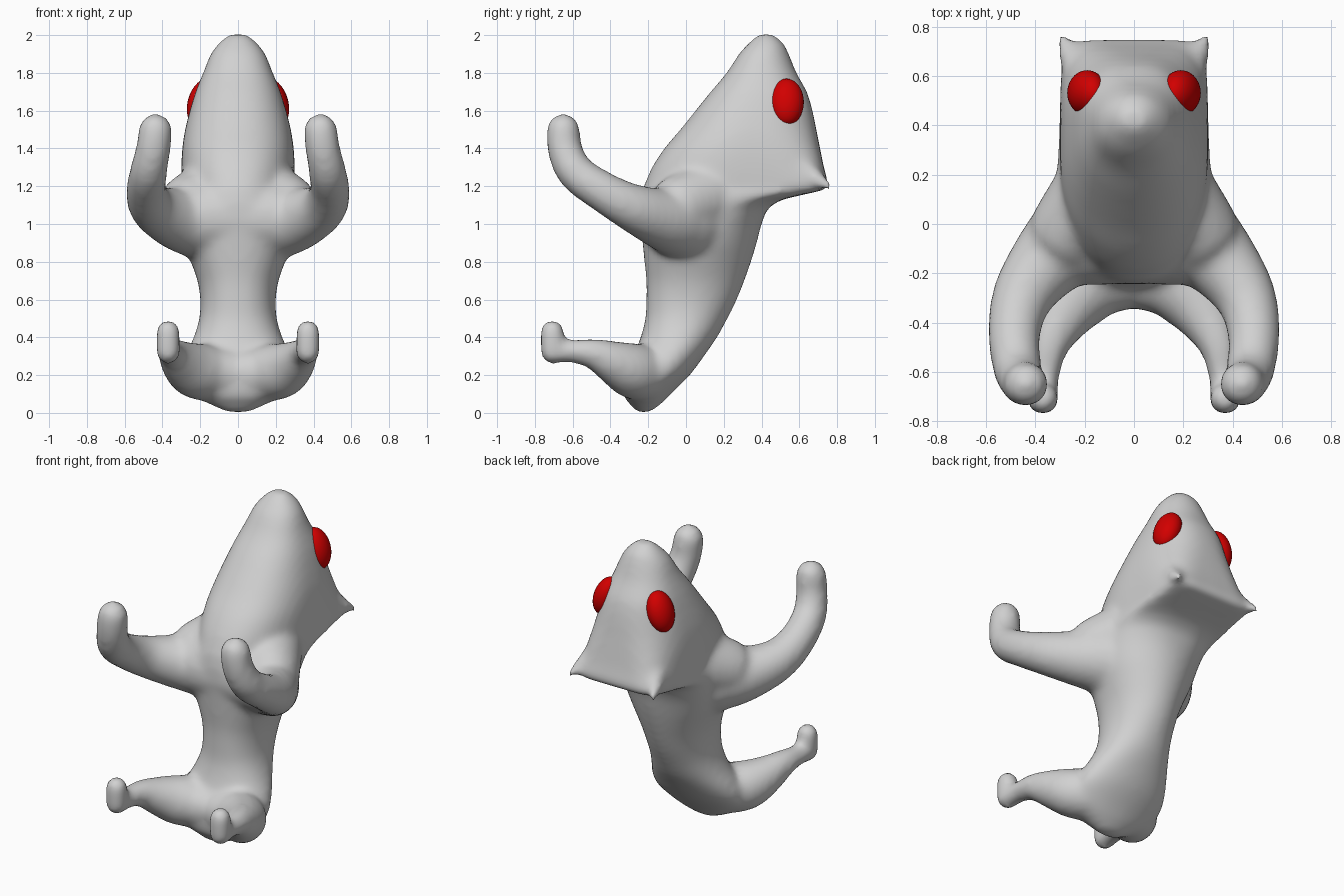
import bpy, bmesh, math
from mathutils import Euler, Matrix, Vector

if "Cube" in bpy.data.objects:
    bpy.data.objects.remove(bpy.data.objects["Cube"])


def material(name, rgb):
    m = bpy.data.materials.new(name)
    m.diffuse_color = (*rgb, 1)
    m.use_nodes = True
    m.node_tree.nodes["Principled BSDF"].inputs["Base Color"].default_value = m.diffuse_color
    return m


GREY = material("skin grey", (0.64, 0.64, 0.64))
RED = material("eye red", (0.64, 0.0, 0.0))


def interpolate(rows, steps):
    """Catmull-Rom through rows of equal-length tuples."""
    out = []
    for i in range(len(rows) - 1):
        a, b, c, d = (rows[max(0, min(len(rows) - 1, i + k))] for k in (-1, 0, 1, 2))
        for s in range(steps):
            t = s / steps
            out.append([0.5 * (2 * q + (r - p) * t + (2 * p - 5 * q + 4 * r - u) * t * t
                               + (3 * q - p - 3 * r + u) * t ** 3)
                        for p, q, r, u in zip(a, b, c, d)])
    return out + [list(rows[-1])]


def bridge(bm, rings):
    """Closed skin over a list of point rings."""
    rings = [[bm.verts.new(p) for p in ring] for ring in rings]
    count = len(rings[0])
    for a, b in zip(rings, rings[1:]):
        for k in range(count):
            j = (k + 1) % count
            bm.faces.new((a[k], a[j], b[j], b[k]))
    bm.faces.new(rings[0][::-1])
    bm.faces.new(rings[-1])


def loft(bm, slices, count=48):
    """Horizontal slices: z, front y, back y, half width, squareness of the back."""
    rings = []
    for z, yf, yb, w, n in slices:
        ring = []
        for k in range(count):
            t = 2 * math.pi * k / count
            c, s = math.cos(t), math.sin(t)
            e = 2 / max(n, 2) if s > 0 else 2 / 2.25
            ring.append((w * math.copysign(abs(c) ** e, c),
                         (yf + yb) / 2 + (yb - yf) / 2 * math.copysign(abs(s) ** e, s), z))
        rings.append(ring)
    bridge(bm, rings)


def limb(bm, path, steps=4, count=20):
    """Round-ended tube through (x, y, z, radius), on both sides."""
    pts = interpolate(path, steps)
    pos = [Vector(p[:3]) for p in pts]
    last = len(pos) - 1
    circles = []
    for i, p in enumerate(pos):
        t = (pos[min(i + 1, last)] - pos[max(i - 1, 0)]).normalized()
        r = pts[i][3]
        angles = [0]
        if i == 0:
            angles = [-1.45, -1.1, -0.75, -0.4, 0]
        elif i == last:
            angles = [0, 0.4, 0.75, 1.1, 1.45]
        circles += [(p + t * r * math.sin(a), t, r * math.cos(a)) for a in angles]
    for side in (1, -1):
        rings = []
        for p, t, r in circles:
            v = t.cross(Vector((0.0, 0.3, 1.0)) if abs(t.x) > 0.8 else Vector((1, 0, 0))).normalized()
            u = v.cross(t)
            if abs(t.x) > 0.8:      # keep ring seams lined up around sideways bends
                u, v = -v, u
            ring = []
            for k in range(count):
                a = 2 * math.pi * k / count
                q = p + u * r * math.cos(a) + v * r * math.sin(a)
                ring.append((side * q.x, q.y, q.z))
            rings.append(ring)
        bridge(bm, rings)


def finish(bm, name, mat):
    me = bpy.data.meshes.new(name)
    bm.to_mesh(me)
    bm.free()
    me.materials.append(mat)
    for p in me.polygons:
        p.use_smooth = True
    ob = bpy.data.objects.new(name, me)
    bpy.context.collection.objects.link(ob)
    return ob


bm = bmesh.new()

# Torso and head
torso = [
    (0.003, -0.26, -0.19, 0.06, 2), (0.05, -0.30, -0.13, 0.16, 2),
    (0.10, -0.335, -0.08, 0.24, 2), (0.20, -0.33, 0.02, 0.30, 2),
    (0.30, -0.28, 0.095, 0.28, 2), (0.40, -0.24, 0.165, 0.235, 2),
    (0.50, -0.215, 0.22, 0.205, 2), (0.60, -0.21, 0.27, 0.20, 2),
    (0.70, -0.21, 0.31, 0.215, 2), (0.80, -0.22, 0.345, 0.25, 2),
    (0.90, -0.23, 0.375, 0.29, 2), (1.00, -0.24, 0.40, 0.31, 2.2),
    (1.08, -0.245, 0.43, 0.315, 2.6)]
head = [
    (1.08, -0.245, 0.43, 0.315, 2.6), (1.125, -0.24, 0.50, 0.315, 3.2),
    (1.155, -0.235, 0.62, 0.31, 4.5), (1.185, -0.23, 0.74, 0.30, 7),
    (1.22, -0.215, 0.75, 0.30, 7), (1.30, -0.18, 0.73, 0.30, 4.8),
    (1.40, -0.115, 0.71, 0.295, 3.5), (1.50, -0.03, 0.69, 0.28, 2.8),
    (1.60, 0.05, 0.67, 0.255, 2.5), (1.70, 0.13, 0.64, 0.225, 2.4),
    (1.80, 0.215, 0.585, 0.185, 2.2), (1.90, 0.28, 0.545, 0.145, 2),
    (1.96, 0.335, 0.515, 0.10, 2), (2.004, 0.385, 0.46, 0.05, 2)]
loft(bm, interpolate(torso, 3)[:-1] + interpolate(head, 3))

# Pointed rear corners of the head
limb(bm, [(0.18, 0.56, 1.33, 0.10), (0.24, 0.66, 1.255, 0.062),
          (0.277, 0.725, 1.215, 0.036), (0.294, 0.755, 1.2, 0.022)])

# Shoulders and arms
limb(bm, [(0.10, 0.16, 1.16, 0.21), (0.25, -0.02, 1.095, 0.175)])
limb(bm, [(0.15, 0.0, 1.02, 0.235), (0.22, -0.04, 1.02, 0.21),
          (0.33, -0.13, 1.03, 0.165), (0.445, -0.28, 1.085, 0.128),
          (0.485, -0.43, 1.165, 0.108), (0.475, -0.58, 1.27, 0.10),
          (0.45, -0.64, 1.39, 0.093), (0.437, -0.65, 1.495, 0.09)])

# Chest and hips filling the space between the limbs
limb(bm, [(-0.02, -0.03, 1.03, 0.215), (0.20, -0.045, 1.03, 0.205)])
limb(bm, [(-0.02, -0.20, 0.20, 0.135), (0.17, -0.24, 0.21, 0.14)])

# Legs
limb(bm, [(0.09, -0.20, 0.21, 0.14), (0.16, -0.23, 0.21, 0.15),
          (0.24, -0.30, 0.23, 0.145), (0.305, -0.40, 0.275, 0.112),
          (0.345, -0.50, 0.315, 0.08), (0.36, -0.60, 0.325, 0.062),
          (0.368, -0.68, 0.325, 0.062)])

# Feet
limb(bm, [(0.37, -0.706, 0.322, 0.065), (0.37, -0.708, 0.428, 0.065)])

# Fuse everything into one soft skin
bmesh.ops.recalc_face_normals(bm, faces=bm.faces[:])
body = finish(bm, "body", GREY)
fuse = body.modifiers.new("fuse", 'REMESH')
fuse.mode = 'VOXEL'
fuse.voxel_size = 0.02
fuse.use_smooth_shade = True
soften = body.modifiers.new("soften", 'SMOOTH')
soften.factor = 0.5
soften.iterations = 12

# Eyes, leaning inward with the head
for side, label in ((1, "right"), (-1, "left")):
    bm = bmesh.new()
    bmesh.ops.create_uvsphere(
        bm, u_segments=32, v_segments=20, radius=1,
        matrix=Matrix.LocRotScale(Vector((side * 0.19, 0.532, 1.645)),
                                  Euler((0, -0.3 * side, 0)), Vector((0.075, 0.092, 0.128))))
    finish(bm, label + "_eye", RED)
